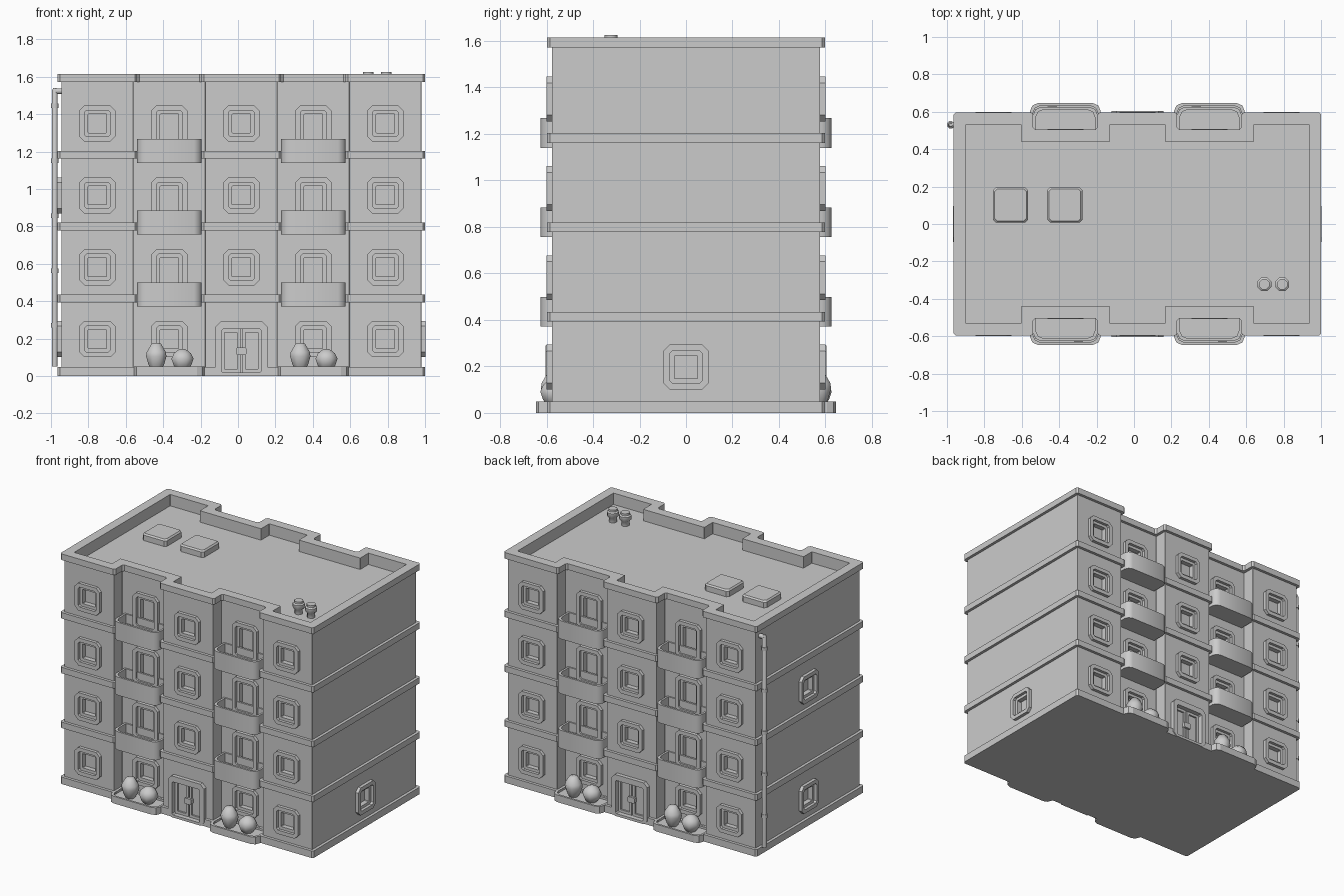
import bpy, bmesh, math
from collections import defaultdict
from mathutils import Matrix, Vector

if "Cube" in bpy.data.objects:
    bpy.data.objects.remove(bpy.data.objects["Cube"])

CX = 0.018                 # building centre (the drainpipe widens the left side)
BAY, STOREY = 0.385, 0.3843
T = Matrix.Translation
parts = defaultdict(bmesh.new)


def add_loop(bm, pts, z, M):
    return [bm.verts.new(M @ Vector((x, y, z))) for x, y in pts]


def bridge(bm, a, b):
    n = len(a)
    for i in range(n):
        bm.faces.new((a[i], a[(i + 1) % n], b[(i + 1) % n], b[i]))


def prism(name, pts, z0, z1, M, top=None):
    bm = parts[name]
    a, b = add_loop(bm, pts, z0, M), add_loop(bm, top or pts, z1, M)
    bridge(bm, a, b)
    bm.faces.new(a)
    bm.faces.new(b)


def ring(name, outer, inner, z0, z1, M):
    bm = parts[name]
    loops = [add_loop(bm, p, z, M) for p, z in
             ((outer, z0), (outer, z1), (inner, z1), (inner, z0))]
    for i in range(4):
        bridge(bm, loops[i], loops[(i + 1) % 4])


def lathe(name, profile, M, n=8):
    bm = parts[name]
    loops = [add_loop(bm, [(r * math.cos(math.tau * (i + .5) / n), r * math.sin(math.tau * (i + .5) / n))
                           for i in range(n)], z, M) for r, z in profile]
    for a, b in zip(loops, loops[1:]):
        bridge(bm, a, b)
    bm.faces.new(loops[0])
    bm.faces.new(loops[-1])


def rect(x0, x1, y0, y1, c):
    """Rectangle with chamfered corners, always 8 points."""
    return [(x0 + c, y0), (x1 - c, y0), (x1, y0 + c), (x1, y1 - c),
            (x1 - c, y1), (x0 + c, y1), (x0, y1 - c), (x0, y0 + c)]


def outline(o, c=0.001):
    """Floor plan with four recessed bays, grown by o, corners cut by c."""
    X, Y, R, a, b = 2.5 * BAY + o, .577 + o, .485 + o, .5 * BAY + o, 1.5 * BAY - o
    q = [(-X, -Y), (-b, -Y), (-b, -R), (-a, -R), (-a, -Y),
         (a, -Y), (a, -R), (b, -R), (b, -Y), (X, -Y)]
    p = [Vector(v) for v in q + [(-x, -y) for x, y in q]]
    out = []
    for i, v in enumerate(p):
        for w in (p[i - 1], p[(i + 1) % len(p)]):
            out.append(tuple(v + (w - v).normalized() * c))
    return out


def tray(name, w, y_out, c, z0, zf, z1, M, t=.014):
    """Open-topped tray standing off the wall: balcony or planter."""
    def shape(k):
        hw, y = w - k, -y_out + k
        return [(-hw, -.48 - k), (-hw, y + c), (-hw + c * .3, y + c * .3),
                (-hw + c, y), (hw - c, y), (hw - c * .3, y + c * .3), (hw, y + c), (hw, -.48 - k)]
    prism(name, shape(0), z0, zf, M)
    ring(name, shape(0), shape(t), zf, z1, M)


def opening(name, S, u, d, v0, v1):
    """Stepped window or balcony door: raised frame, hole, inner frame."""
    M = S @ T((u, -d, 0)) @ Matrix.Rotation(math.pi / 2, 4, 'X')
    hole = rect(-.07, .07, v0 + .0265, v1 - .0265, .012)
    ring(name + "_frames", rect(-.0965, .0965, v0, v1, .027), hole, -.002, .022, M)
    prism("opening_cutter", hole, -.032, .05, M)
    ring(name + "_inner_frames", hole, rect(-.05, .05, v0 + .0465, v1 - .0465, .003), -.034, .002, M)


C = T((CX, 0, 0))
# Main block, storey bands, plinth and parapet
prism("walls", outline(0), 0, 1.535, C)
prism("plinth", outline(.02, .012), 0, .049, C)
for s in range(3):
    ring("storey_bands", outline(.02, .012), outline(-.01, .001), .393 + s * STOREY, .435 + s * STOREY, C)
ring("parapet", outline(0), outline(-.045), 1.53, 1.573, C)
ring("cornice", outline(.02, .012), outline(-.045), 1.572, 1.615, C)

# Front and back facades (half-turn copies)
for turn in (0, math.pi):
    S = C @ Matrix.Rotation(turn, 4, 'Z')
    for i in range(-2, 3):
        u, recessed = i * BAY, i in (-1, 1)
        for s in range(4):
            zc = .197 + s * STOREY
            if i == 0 and s == 0:
                continue
            if recessed and s:
                opening("balcony_door", S, u, .485, zc - .16, zc + .0965)
                tray("balconies", .172, .625, .04, zc - .21, zc - .185, zc - .082, S @ T((u, 0, 0)))
            else:
                opening("window", S, u, .485 if recessed else .577, zc - .0965, zc + .0965)
        if recessed:
            # Planters with a tall and a round shrub
            tray("planters", .188, .646, .04, 0, .035, .05, S @ T((u, 0, 0)))
            lathe("tall_shrubs", [(.03, .035), (.045, .06), (.059, .105), (.055, .128), (.028, .172), (.012, .176)],
                  S @ T((u - .07, -.57, 0)))
            lathe("round_shrubs", [(.032, .035), (.05, .055), (.064, .092), (.05, .12), (.028, .138), (.008, .145)],
                  S @ T((u + .07, -.568, 0)))
    # Entrance with double doors
    M = S @ T((0, -.577, 0)) @ Matrix.Rotation(math.pi / 2, 4, 'X')
    hole = rect(-.107, .107, .018, .25, .008)
    ring("entrance_frame", rect(-.139, .139, 0, .29, .027), hole, -.002, .027, M)
    prism("opening_cutter", hole, -.032, .06, M)
    for x0, x1 in ((-.107, -.004), (.004, .107)):
        prism("door_leaves", rect(x0, x1, .018, .25, .001), -.034, -.018, M)
        ring("door_leaf_borders", rect(x0, x1, .018, .25, .001),
             rect(x0 + .018, x1 - .018, .036, .232, .001), -.019, -.006, M)
    prism("door_handles", rect(-.027, .027, .112, .152, .006), -.02, .008, M)

# Side windows
for turn, rows in ((-math.pi / 2, (0, 2)), (math.pi / 2, (0,))):
    for s in rows:
        zc = .197 + s * STOREY
        opening("side_window", C @ Matrix.Rotation(turn, 4, 'Z'), 0, 2.5 * BAY, zc - .0965, zc + .0965)

# Roof hatches and vents
for x in (-.66, -.37):
    M = T((x, .102, 0))
    prism("roof_hatches", rect(-.094, .094, -.094, .094, .015), 1.53, 1.573, M)
    prism("roof_hatches", rect(-.094, .094, -.094, .094, .015), 1.573, 1.583, M,
          top=rect(-.085, .085, -.085, .085, .013))
for x in (.697, .793):
    lathe("roof_vents", [(.026, 1.53), (.026, 1.565), (.04, 1.58), (.04, 1.605), (.03, 1.612), (.03, 1.626)],
          T((x, -.322, 0)))

# Drainpipe with collars and elbow
P = T((-.98, .53, 0))
lathe("drainpipe", [(.016, .05), (.016, 1.525), (.009, 1.54)], P)
lathe("drainpipe", [(.016, 0), (.016, .05)], T((-.985, .53, 1.523)) @ Matrix.Rotation(math.pi / 2, 4, 'Y'))
for i in range(5):
    z = .27 + i * .2935
    lathe("drainpipe_collars", [(.021, z - .012), (.021, z + .012)], P)

# Turn the collected parts into objects
objs = {}
for name, bm in parts.items():
    bmesh.ops.recalc_face_normals(bm, faces=bm.faces)
    me = bpy.data.meshes.new(name)
    bm.to_mesh(me)
    bm.free()
    objs[name] = ob = bpy.data.objects.new(name, me)
    bpy.context.collection.objects.link(ob)

# Cut the openings
cutter = objs["opening_cutter"]
cutter.hide_render = True
for name in ("walls", "plinth"):
    ob = objs[name]
    mod = ob.modifiers.new("openings", 'BOOLEAN')
    mod.operation, mod.solver, mod.object = 'DIFFERENCE', 'EXACT', cutter
    bpy.context.view_layer.objects.active = ob
    bpy.ops.object.modifier_apply(modifier=mod.name)
bpy.data.objects.remove(cutter)

# Smooth the rounded parts
for name in ("tall_shrubs", "round_shrubs", "roof_vents", "drainpipe", "drainpipe_collars", "balconies"):
    bpy.ops.object.select_all(action='DESELECT')
    objs[name].select_set(True)
    bpy.context.view_layer.objects.active = objs[name]
    bpy.ops.object.shade_smooth_by_angle(angle=math.radians(50))
